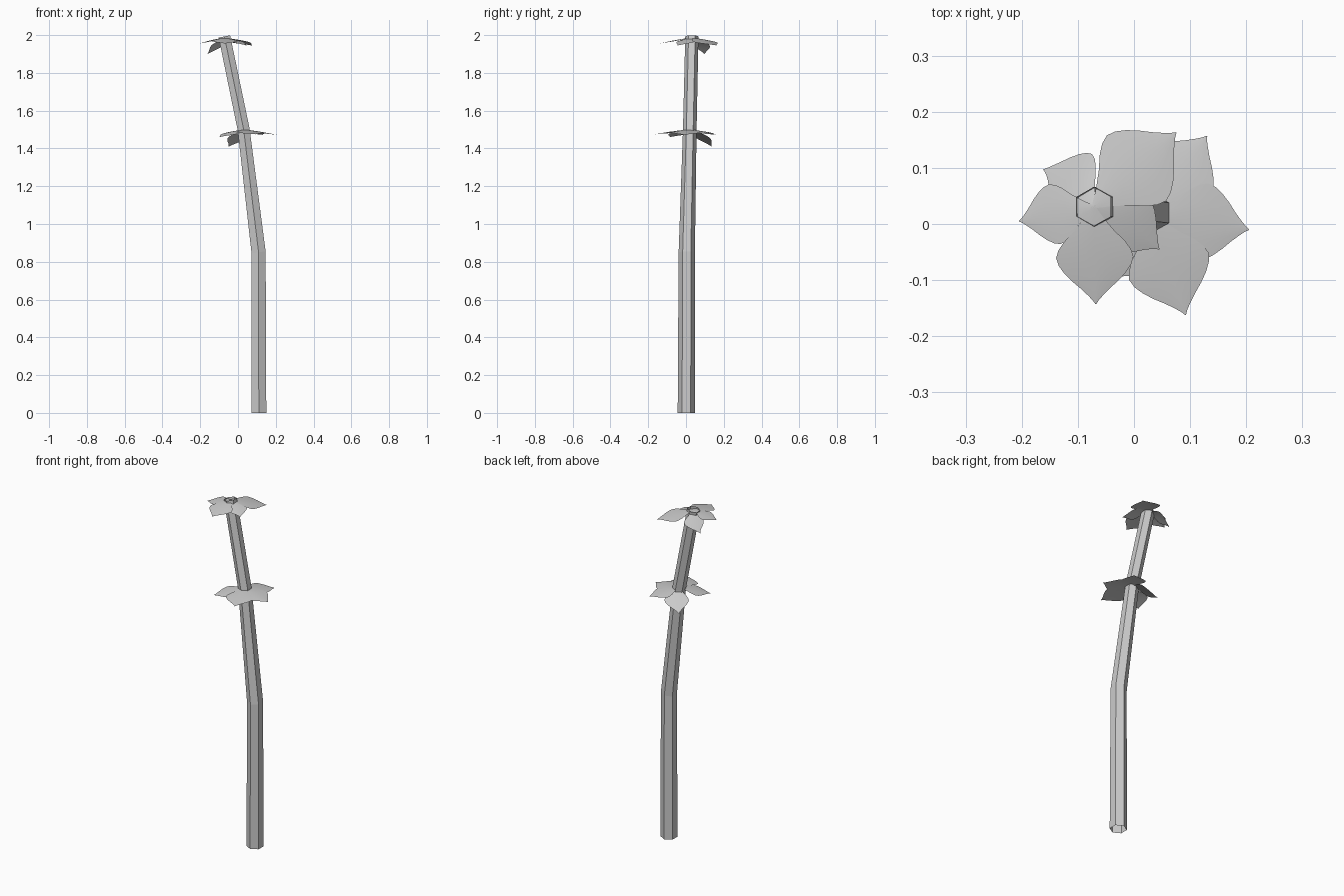
import bpy, bmesh, math
from mathutils import Vector

cube = bpy.data.objects.get("Cube")
if cube:
    bpy.data.objects.remove(cube, do_unlink=True)

grey = bpy.data.materials.new("plain grey")
grey.use_nodes = True
COLOUR = (0.6, 0.6, 0.6, 1)
grey.diffuse_color = COLOUR
grey.node_tree.nodes["Principled BSDF"].inputs["Base Color"].default_value = COLOUR


def finish(bm, name, smooth):
    mesh = bpy.data.meshes.new(name)
    bm.to_mesh(mesh)
    bm.free()
    mesh.materials.append(grey)
    for p in mesh.polygons:
        p.use_smooth = smooth
    obj = bpy.data.objects.new(name, mesh)
    bpy.context.collection.objects.link(obj)
    return obj


# Open six-sided stalk: centre x, y, z, radius and tilt of each joint
JOINTS = [(0.11, 0.002, 0, 0.046, 0), (0.109, 0.004, 0.85, 0.043, 0.15),
          (0.03, 0.02, 1.5, 0.036, 0.2), (-0.072, 0.031, 1.993, 0.035, 0.2)]
bm = bmesh.new()
rings = []
for x, y, z, r, tilt in JOINTS:
    ring = []
    for i in range(6):
        a = math.pi / 6 + i * math.pi / 3
        dx, dy = r * math.cos(a), r * math.sin(a)
        ring.append(bm.verts.new((x + dx, y + dy, z + tilt * dx)))
    rings.append(ring)
for low, high in zip(rings, rings[1:]):
    for i in range(6):
        j = (i + 1) % 6
        bm.faces.new((low[i], low[j], high[j], high[i]))
finish(bm, "stalk", False)

# Petal outline: half width along the length, both as fractions of length
OUTLINE = [(0, 0.02), (0.12, 0.1), (0.25, 0.205), (0.36, 0.31), (0.44, 0.365),
           (0.52, 0.39), (0.6, 0.365), (0.68, 0.31), (0.76, 0.235),
           (0.84, 0.145), (0.91, 0.075), (0.96, 0.03), (1, 0.004)]


def petal(name, centre, tip, bow=0):
    """Curved leaf from the centre to the tip, bowed sideways."""
    centre, tip = Vector(centre), Vector(tip)
    span = tip - centre
    side = Vector((-span.y, span.x, 0)).normalized()
    length = span.length
    bm = bmesh.new()
    rows = []
    for t, w in OUTLINE:
        mid = centre + side * (bow * 4 * t * (1 - t))
        mid += Vector((span.x * t, span.y * t, span.z * t ** 1.3))
        row = []
        for s in (-1, -0.5, 0, 0.5, 1):
            sag = Vector((0, 0, -0.06 * length * w * s * s))
            row.append(bm.verts.new(mid + side * (s * w * length) + sag))
        rows.append(row)
    for a, b in zip(rows, rows[1:]):
        for i in range(4):
            bm.faces.new((a[i], b[i], b[i + 1], a[i + 1]))
    bmesh.ops.recalc_face_normals(bm, faces=bm.faces)
    if sum(f.normal.z for f in bm.faces) < 0:
        bmesh.ops.reverse_faces(bm, faces=bm.faces)
    finish(bm, name, True)


# Two whorls of five petals: tip position and sideways bow
WHORLS = {
    "top": ((-0.072, 0.031, 1.986), [
        ((-0.068, -0.143, 1.955), 0), ((-0.205, 0.005, 1.955), 0),
        ((-0.162, 0.097, 1.9), -0.019), ((0.075, 0.163, 1.945), 0),
        ((0.045, -0.045, 1.945), 0.01)]),
    "middle": ((0.03, 0.018, 1.5), [
        ((0.205, -0.01, 1.472), 0), ((0.092, -0.162, 1.475), 0),
        ((0.13, 0.157, 1.472), 0), ((-0.1, -0.085, 1.46), 0),
        ((-0.05, 0.135, 1.41), -0.015)]),
}
for level, (centre, tips) in WHORLS.items():
    for n, (tip, bow) in enumerate(tips, 1):
        petal(f"{level}_petal_{n}", centre, tip, bow)
